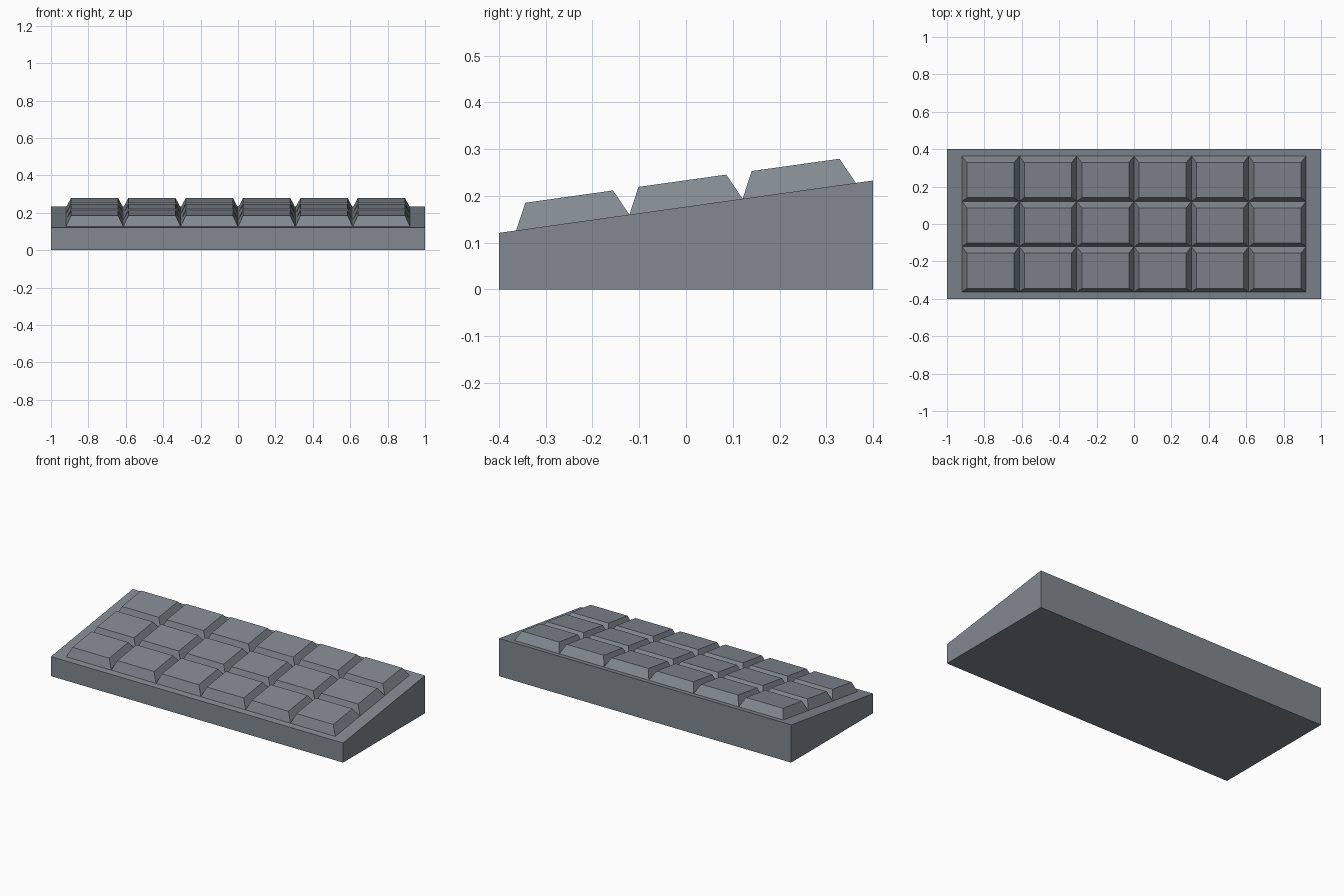
import bpy, bmesh, math
from mathutils import Matrix

if "Cube" in bpy.data.objects:
    bpy.data.objects.remove(bpy.data.objects["Cube"])

slate = bpy.data.materials.new("slate grey")
slate.diffuse_color = (0.22, 0.25, 0.28, 1)
slate.use_nodes = True
slate.node_tree.nodes["Principled BSDF"].inputs["Base Color"].default_value = slate.diffuse_color

FRONT_Z, BACK_Z, HALF_Y = 0.121, 0.233, 0.40
TILT = math.atan2(BACK_Z - FRONT_Z, 2 * HALF_Y)


def finish(name, bm):
    bmesh.ops.recalc_face_normals(bm, faces=bm.faces)
    me = bpy.data.meshes.new(name)
    bm.to_mesh(me)
    bm.free()
    me.materials.append(slate)
    ob = bpy.data.objects.new(name, me)
    bpy.context.collection.objects.link(ob)
    return ob


def loft(bm, rings):
    # closed solid through a stack of four-point rings
    vs = [[bm.verts.new(p) for p in r] for r in rings]
    bm.faces.new(vs[0][::-1])
    bm.faces.new(vs[-1])
    for a, b in zip(vs, vs[1:]):
        for i in range(4):
            j = (i + 1) % 4
            bm.faces.new((a[i], a[j], b[j], b[i]))


def rect(cx, cy, hx, hy, z):
    return [(cx - hx, cy - hy, z), (cx + hx, cy - hy, z),
            (cx + hx, cy + hy, z), (cx - hx, cy + hy, z)]


# wedge-shaped body
bm = bmesh.new()
base = rect(0, 0, 1, HALF_Y, 0)
top = [(x, y, FRONT_Z if y < 0 else BACK_Z) for x, y, z in base]
loft(bm, [base, top])
finish("wedge_body", bm)

# keys: 6 x 3 truncated pyramids lying on the sloped top
PX, PY, INSET, H, SINK = 0.3067, 0.2445, 0.0275, 0.056, 0.006
place = Matrix.Translation((0, 0, (FRONT_Z + BACK_Z) / 2)) @ Matrix.Rotation(TILT, 4, 'X')
for r in range(3):
    for c in range(6):
        bm = bmesh.new()
        cx, cy = (c - 2.5) * PX, (r - 1) * PY
        hx, hy = PX / 2, PY / 2
        loft(bm, [rect(cx, cy, hx, hy, -SINK),
                  rect(cx, cy, hx, hy, 0),
                  rect(cx, cy, hx - INSET, hy - INSET, H)])
        bm.transform(place)
        finish(f"key_row{r + 1}_{c + 1}", bm)
